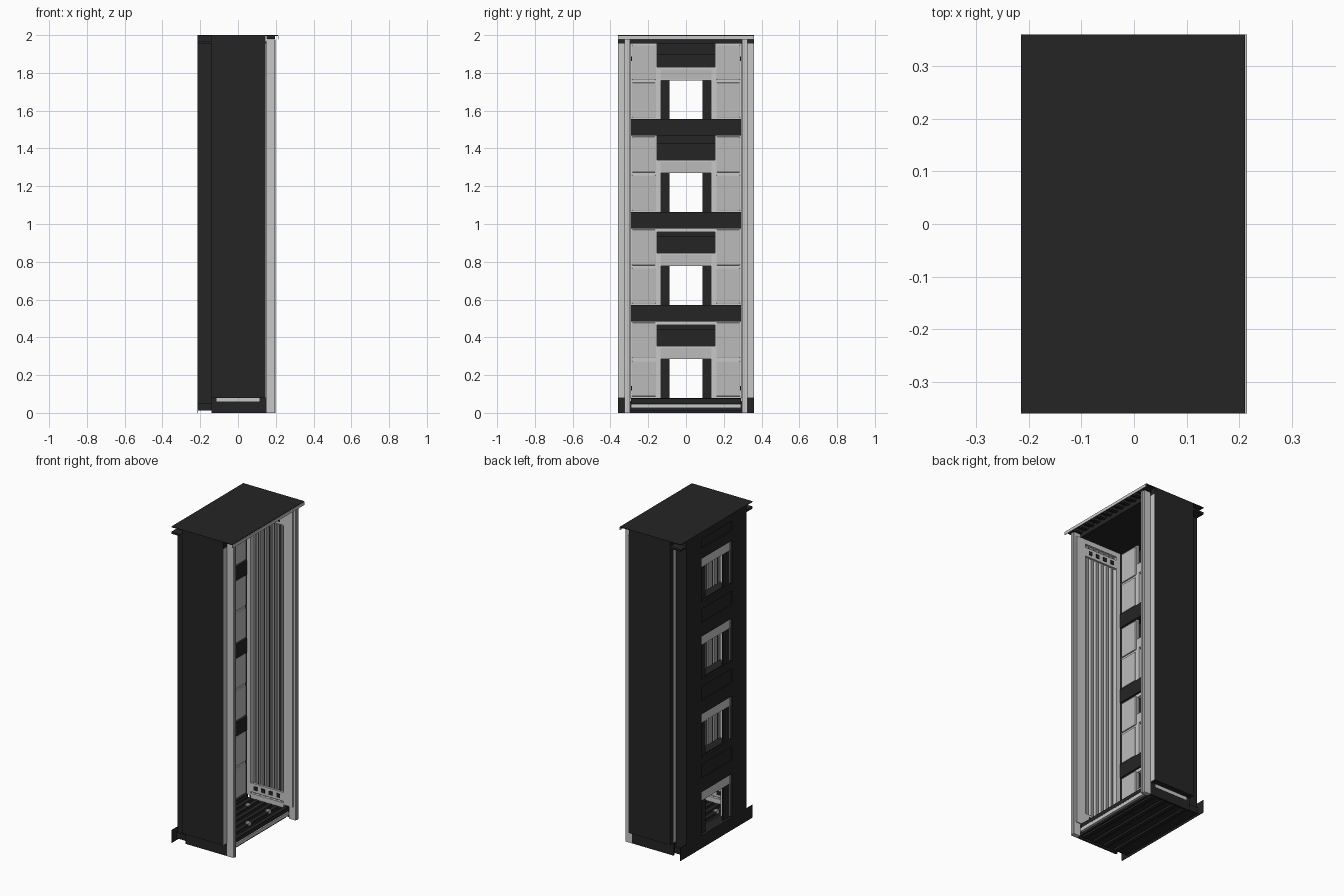
import bpy
import bmesh

cube = bpy.data.objects.get("Cube")
if cube:
    bpy.data.objects.remove(cube, do_unlink=True)


def material(name, value):
    mat = bpy.data.materials.new(name)
    mat.use_nodes = True
    colour = (value, value, value, 1)
    mat.diffuse_color = colour
    mat.node_tree.nodes["Principled BSDF"].inputs["Base Color"].default_value = colour
    return mat


def around(centre, half):
    return centre - half, centre + half


def wide(half):
    return around(0, half)


def spread(half, count):
    """Evenly spaced centres from -half to half."""
    return [half * (2 * i / (count - 1) - 1) for i in range(count)]


def boxes(name, mat, spans, mirror=False, bevel=False):
    """Make one object from (x range, y range, z range) boxes."""
    bm = bmesh.new()
    for span in spans:
        for vert in bmesh.ops.create_cube(bm, size=1)["verts"]:
            for axis, (low, high) in enumerate(span):
                vert.co[axis] = high if vert.co[axis] > 0 else low
    mesh = bpy.data.meshes.new(name)
    bm.to_mesh(mesh)
    bm.free()
    mesh.materials.append(mat)
    obj = bpy.data.objects.new(name, mesh)
    bpy.context.collection.objects.link(obj)
    if bevel:
        mod = obj.modifiers.new("rounded_edges", "BEVEL")
        mod.width = sheet
        mod.segments = 2
    if mirror:
        mod = obj.modifiers.new("mirror", "MIRROR")
        mod.use_axis = (False, True, False)


dark = material("charcoal", 0.018)
light = material("light grey", 0.58)
mid = material("panel grey", 0.5)

# Main planes of the cabinet
back, step, front, post_front = -0.215, -0.14, 0.15, 0.195
side, lining, inset, clear = 0.36, 0.325, 0.3, 0.29
plinth, ledge, top = 0.08, 1.955, 2
sheet, board = 0.004, 0.012

# Storeys repeat at an even pitch
pitch, window_height, lintel_height, band_height = 0.492, 0.205, 0.07, 0.087
opening, recess = 0.087, 0.153
bottoms = [plinth + pitch * i for i in range(4)]
heads = [z + window_height for z in bottoms]
lintel_tops = [z + lintel_height for z in heads]
bands = [(z - band_height, z) for z in bottoms[1:]]

# Roof sheet, light lip, ledge and the teeth under the lip
boxes("roof_sheet", dark, [((back, -back - sheet), wide(side), (top - sheet, top))])
boxes("roof_lip", light, [((-back - sheet, -back), wide(side), (top - 0.022, top - sheet))])
boxes("roof_ledge", dark, [((back, front), wide(side), (ledge, ledge + board))])
boxes("roof_core", dark, [((back + sheet, front - sheet), wide(inset), (ledge, top - sheet))])
boxes("roof_teeth", dark, [((front, post_front), around(y, board), (ledge + 0.025, top - sheet))
                           for y in spread(clear, 12)])

# Side walls with a rear return and a light end face
full_height = (plinth, top - sheet)
boxes("side_wall", dark, [((step, front - sheet), (lining, side), full_height),
                          ((back, step), (clear, inset), full_height)], mirror=True)
boxes("side_wall_end", light, [((front - sheet, front), (lining, side), (plinth, ledge))],
      mirror=True)

# Front posts with a narrow ridge
post_height = (0, ledge + 0.023)
boxes("post", light, [((front, post_front), (inset - sheet, lining), post_height),
                      ((front, front + 0.03), (clear, inset), (plinth, ledge))], mirror=True)
boxes("post_ridge", mid, [((post_front, post_front + sheet), (inset + sheet, lining - board),
                           post_height)], mirror=True)

# Side lining: frame, ribs and perforated rails
jamb = 0.115
frame_depth, rib_depth = (clear, lining), (inset + sheet, lining)
boxes("side_frame", light, [((jamb, front), frame_depth, (plinth, ledge)),
                            ((step, -jamb), frame_depth, (plinth, ledge)),
                            (wide(jamb), frame_depth, (ledge - 0.03, ledge)),
                            (wide(jamb), frame_depth, (plinth - 0.02, plinth + board))],
      mirror=True)
ribs = spread(0.092, 6)
boxes("side_rib", light, [(around(x, 0.009), rib_depth, (plinth, ledge)) for x in ribs],
      mirror=True)
boxes("side_rib_cap", mid, [(around(x, sheet), (inset, lining), (plinth, ledge)) for x in ribs],
      mirror=True)
rails = [plinth + 0.05, ledge - 0.08]
boxes("side_rail", light, [(wide(jamb), (clear, inset + sheet), around(z, 0.028))
                           for z in rails], mirror=True)
boxes("rail_slot", dark, [(around(x, board), (clear - sheet, clear + sheet), around(z, board))
                          for z in rails for x in spread(0.08, 4)], mirror=True)

# Rear skin with window openings and a sunken strip under each sill
skin = (back, back + board)
sunken = (back + board / 2, back + 2 * board)
boxes("rear_pier", dark, [(skin, (recess, inset), full_height)], mirror=True)
panels = []
for low, high in zip(lintel_tops, bottoms[1:] + [top - sheet]):
    strip_low, strip_high = low + (high - low) * 0.4, low + (high - low) * 0.8
    panels += [(skin, wide(recess), (low, strip_low)),
               (sunken, wide(recess), (strip_low, strip_high)),
               (skin, wide(recess), (strip_high, high))]
boxes("rear_panel", dark, panels)

# Window casings, reveals and lintels
casing, reveal, inner = back + 0.02, 0.132, step - board
windows = list(zip(bottoms, heads))
boxes("window_casing", dark, [((casing - sheet, casing + sheet), (opening, recess), span)
                              for span in windows], mirror=True)
boxes("window_reveal", light, [((casing, inner + sheet), (reveal, recess + board), span)
                               for span in windows], mirror=True)
boxes("lintel", light, [((casing, inner), wide(recess + sheet), span)
                        for span in zip(heads, lintel_tops)])
boxes("lintel_plate", mid, [((inner, inner + sheet), wide(reveal + sheet),
                             (low + sheet, high - board))
                            for low, high in zip(heads, lintel_tops)])
boxes("recess_sill", light, [((casing, inner), wide(recess), (low - 0.02, low))
                             for low, high in bands[:2]])

# Inner rear wall: stiles, cross bands and pairs of raised tiles
boxes("stile", light, [((inner - board, inner), (recess, clear), (plinth, ledge))], mirror=True)
boxes("cross_band", dark, [((casing, step), wide(clear), span) for span in bands])
tiles = []
for low, high in zip(bottoms, [band[0] for band in bands] + [ledge]):
    quarter = (high - low) / 4
    for centre in (low + quarter, high - quarter):
        tiles.append(((inner - sheet, inner + 2 * sheet),
                      (recess + 2 * sheet, clear - sheet), around(centre, quarter - 0.007)))
boxes("wall_tile", mid, tiles, mirror=True, bevel=True)

# Base: rear board, skirts, floor tray, slats and clips
floor = 0.05
boxes("rear_board", dark, [((back, back + sheet), wide(side), (0, plinth))])
boxes("base_skirt", dark, [((step, front), (lining - board, lining), (0, plinth))], mirror=True)
boxes("floor_tray", dark, [((back, front - board), wide(lining - board), (board, floor)),
                           ((back, step), wide(inset), (floor, plinth)),
                           ((front - 2 * board, front), wide(clear), (floor, plinth - sheet))])
boxes("floor_slat", dark, [(around(x, board), wide(clear), (floor, floor + board))
                           for x in spread(jamb, 6)])
boxes("floor_clip", mid, [(around(x, board), around(y, board), (floor, floor + 0.02))
                          for x in spread(0.07, 2) for y in spread(0.2, 3)])
boxes("underside_runner", dark, [(around(x, board), wide(inset), (0, board))
                                 for x in spread(jamb, 4)])
boxes("threshold_trim", light, [((front - board, front + sheet), wide(clear),
                                 (floor / 2, floor - sheet))])
